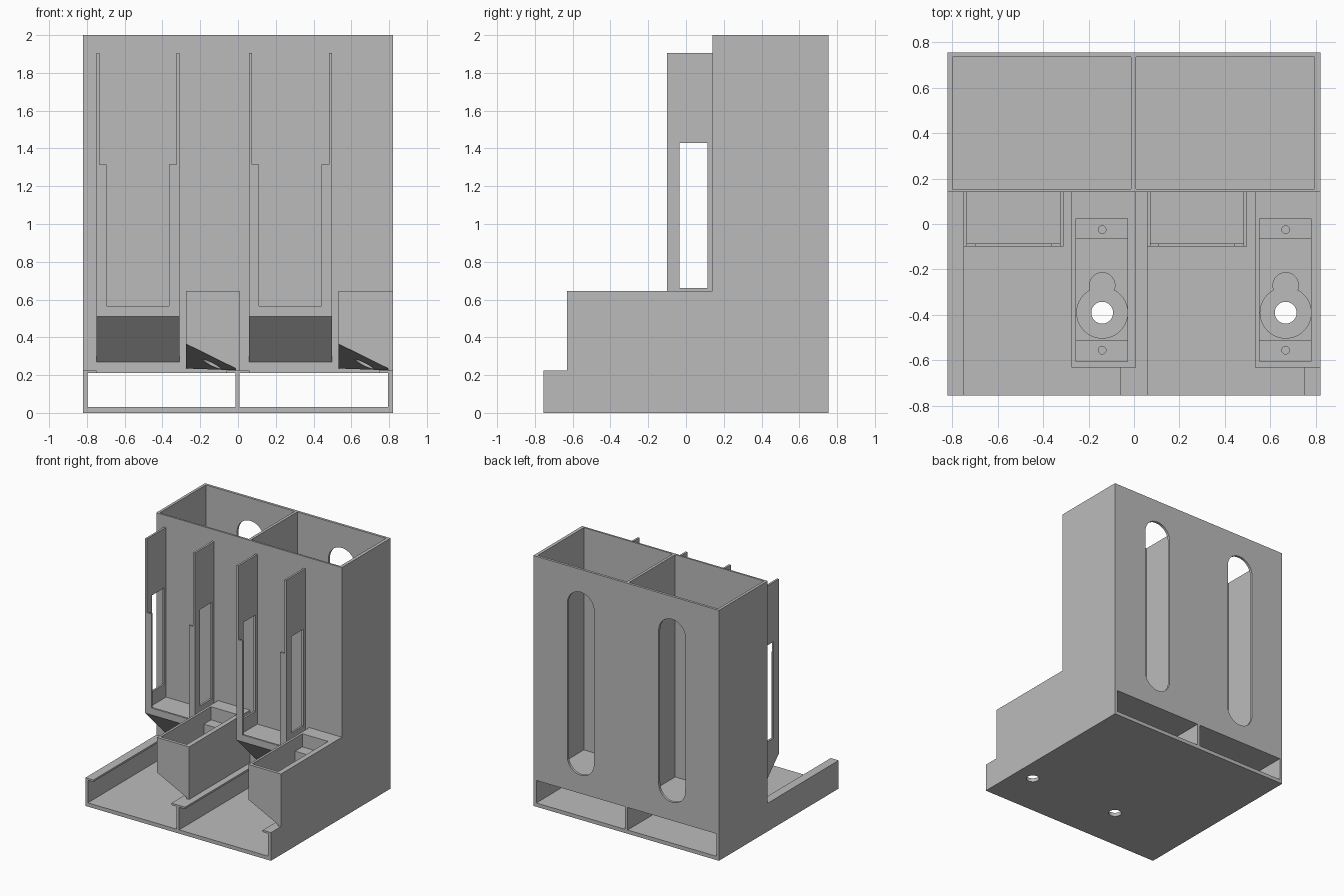
import bpy, bmesh, math
from mathutils import Vector

cube = bpy.data.objects.get("Cube")
if cube:
    bpy.data.objects.remove(cube, do_unlink=True)

grey = bpy.data.materials.new("plain_grey")
grey.use_nodes = True
COLOUR = (0.5, 0.5, 0.5, 1)
grey.diffuse_color = COLOUR
grey.node_tree.nodes["Principled BSDF"].inputs["Base Color"].default_value = COLOUR

W, D, H = 0.82, 0.755, 2.0      # half width, half depth, height
PITCH = 0.807                   # distance between the two bays
WALL = 0.022
FACE = 0.14                     # front face of the tall bins
LIP_Z, TRAY_Z, HOUSING_Z = 0.21, 0.225, 0.645


def finish(name, bm):
    bmesh.ops.recalc_face_normals(bm, faces=bm.faces)
    mesh = bpy.data.meshes.new(name)
    bm.to_mesh(mesh)
    bm.free()
    mesh.materials.append(grey)
    obj = bpy.data.objects.new(name, mesh)
    bpy.context.collection.objects.link(obj)
    return obj


def hull(name, points):
    bm = bmesh.new()
    for p in points:
        bm.verts.new(p)
    bmesh.ops.convex_hull(bm, input=bm.verts)
    bmesh.ops.dissolve_limit(bm, angle_limit=0.001, verts=bm.verts, edges=bm.edges)
    return finish(name, bm)


def box(name, xs, ys, zs):
    return hull(name, [(x, y, z) for x in xs for y in ys for z in zs])


def prism(name, outline, x0, x1):
    """Extrude a (y, z) outline along x."""
    bm = bmesh.new()
    face = bm.faces.new([bm.verts.new((x0, y, z)) for y, z in outline])
    ext = bmesh.ops.extrude_face_region(bm, geom=[face])
    moved = [v for v in ext["geom"] if isinstance(v, bmesh.types.BMVert)]
    bmesh.ops.translate(bm, verts=moved, vec=(x1 - x0, 0, 0))
    return finish(name, bm)


def rod(x, y, r, z0, z1):
    """Upright cylinder used as a cutter."""
    ring = [2 * math.pi * i / 40 for i in range(40)]
    return hull("cutter", [(x + r * math.cos(a), y + r * math.sin(a), z)
                           for a in ring for z in (z0, z1)])


def cut(obj, *cutters):
    bpy.context.view_layer.objects.active = obj
    for c in cutters:
        c.hide_render = True
        mod = obj.modifiers.new("cut", "BOOLEAN")
        mod.operation, mod.solver, mod.object = "DIFFERENCE", "EXACT", c
        bpy.ops.object.modifier_apply(modifier=mod.name)
        bpy.data.objects.remove(c, do_unlink=True)


# Tray floor, bin floor and front and back walls of the bins
tray_floor = box("tray_floor", (-W, W), (-D, D), (0, 0.03))
box("bin_floor", (-W, W), (FACE, D), (LIP_Z, TRAY_Z))
box("bin_front_wall", (-W, W), (FACE, FACE + 0.015), (LIP_Z, H))
back_wall = box("bin_back_wall", (-W, W), (D - 0.02, D), (LIP_Z, H))

# Side walls: the left-hand one is low in front, the others carry a housing
low = [(-D, 0), (D, 0), (D, H), (FACE, H), (FACE, TRAY_Z), (-D, TRAY_Z)]
high = low[:4] + [(FACE, HOUSING_Z), (-0.63, HOUSING_Z), (-0.63, TRAY_Z), (-D, TRAY_Z)]
prism("right_wall", low, -W, -W + WALL)
prism("centre_wall", high, -W + PITCH, -W + PITCH + WALL)
prism("left_wall", high, W - WALL - 0.004, W)

# Rails overhanging the drawer channels
for name, x0, x1 in (("right_rail", -W, -0.75), ("centre_rail", -0.06, 0.06),
                     ("left_rail", 0.747, W)):
    box(name, (x0, x1), (-D, FACE), (LIP_Z, TRAY_Z))

for i, side in enumerate(("right", "left")):
    dx = PITCH * i

    # Round-ended viewing slot in the back wall
    slot = []
    for k in range(49):
        a = math.pi * k / 24
        zc = 1.70 if k <= 24 else 0.475
        slot += [(-0.405 + dx + 0.118 * math.cos(a), y, zc + 0.118 * math.sin(a))
                 for y in (D - 0.1, D + 0.1)]
    cut(back_wall, hull("cutter", slot))

    # Card holder: sloped base, two windowed side plates and front lips
    x0, x1 = -0.75 + dx, -0.31 + dx
    prism(side + "_holder_base",
          [(-0.1, 0.51), (-0.1, 0.565), (-0.085, 0.565), (-0.085, 0.55),
           (FACE, 0.55), (FACE, 0.27)], x0, x1)
    for tag, edge, s in (("outer", x0, 1), ("inner", x1, -1)):
        plate = box(f"{side}_holder_{tag}_plate", (edge, edge + s * 0.016),
                    (-0.1, FACE), (0.53, 1.905))
        cut(plate, box("cutter", (edge - 0.1, edge + 0.1), (-0.035, 0.115), (0.66, 1.43)))
        box(f"{side}_holder_{tag}_lip", (edge, edge + s * 0.054),
            (-0.1, -0.085), (0.55, 1.315))

    # Motor housing with a sloped underside
    hx0, hx1, cx = -0.275 + dx, 0.009 + dx, -0.14 + dx
    housing = hull(side + "_motor_housing",
                   [(x, y, HOUSING_Z) for x in (hx0, hx1) for y in (-0.63, FACE)]
                   + [(hx0, -0.63, 0.365), (hx1, -0.63, TRAY_Z),
                      (hx0, FACE, 0.235), (hx1, FACE, TRAY_Z)])
    px = (-0.256 + dx, -0.028 + dx)
    cut(housing,
        box("cutter", px, (-0.605, 0.025), (0.54, 0.8)),
        box("cutter", px, (-0.51, -0.065), (0.41, 0.8)),
        rod(cx, -0.39, 0.112, 0.34, 0.6),
        rod(cx, -0.27, 0.056, 0.34, 0.6),
        rod(cx, -0.39, 0.048, 0.1, 0.6),
        rod(cx, -0.025, 0.017, 0.44, 0.6),
        rod(cx, -0.555, 0.017, 0.44, 0.6))

    # Shaft hole through the tray floor
    cut(tray_floor, rod(cx, -0.39, 0.048, -0.1, 0.1))
